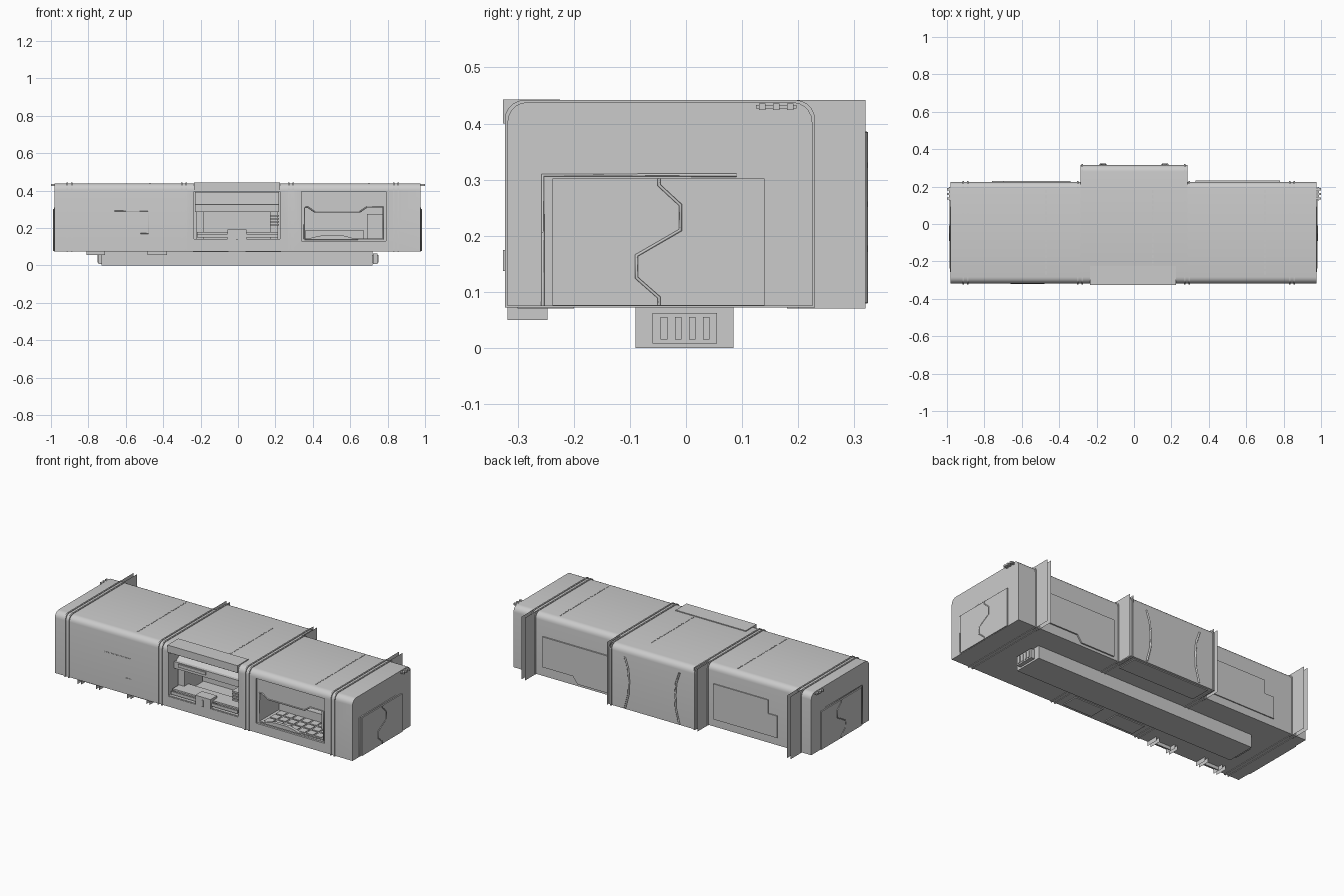
import bpy
import bmesh
import math
from mathutils import Vector

cube = bpy.data.objects.get("Cube")
if cube:
    bpy.data.objects.remove(cube, do_unlink=True)

grey = bpy.data.materials.new("hull grey")
grey.use_nodes = True
GREY = (0.6, 0.6, 0.6, 1)
grey.diffuse_color = GREY
grey.node_tree.nodes["Principled BSDF"].inputs["Base Color"].default_value = GREY

FRONT, BACK, BUMP = -0.318, 0.225, 0.315
FLOOR, ROOF = 0.075, 0.438
LEFT_END, RIGHT_END = 0.975, -0.98
RIBS = (-0.9, -0.288, 0.283, 0.845)


def add(name, bm):
    bmesh.ops.recalc_face_normals(bm, faces=bm.faces)
    mesh = bpy.data.meshes.new(name)
    bm.to_mesh(mesh)
    bm.free()
    mesh.materials.append(grey)
    obj = bpy.data.objects.new(name, mesh)
    bpy.context.collection.objects.link(obj)
    return obj


def prism(name, pts, axis, a, b):
    """Extrude a polygon of the two remaining axes from a to b."""
    place = {"x": lambda p: (a, p[0], p[1]), "y": lambda p: (p[0], a, p[1])}[axis]
    bm = bmesh.new()
    face = bm.faces.new([bm.verts.new(place(p)) for p in pts])
    out = bmesh.ops.extrude_face_region(bm, geom=[face])
    shift = Vector((b - a, 0, 0) if axis == "x" else (0, b - a, 0))
    bmesh.ops.translate(bm, vec=shift, verts=[v for v in out["geom"] if isinstance(v, bmesh.types.BMVert)])
    return add(name, bm)


def box(name, x0, x1, y0, y1, z0, z1):
    return prism(name, [(y0, z0), (y1, z0), (y1, z1), (y0, z1)], "x", x0, x1)


def sheet(name, x, y0, y1, z0, z1):
    bm = bmesh.new()
    bm.faces.new([bm.verts.new((x, y, z)) for y, z in ((y0, z0), (y1, z0), (y1, z1), (y0, z1))])
    return add(name, bm)


def seam(name, pts, r=0.003):
    """Thin raised line along a path."""
    curve = bpy.data.curves.new(name, "CURVE")
    curve.dimensions = "3D"
    curve.bevel_depth = r
    curve.bevel_resolution = 0
    line = curve.splines.new("POLY")
    line.points.add(len(pts) - 1)
    for p, co in zip(line.points, pts):
        p.co = (*co, 1)
    obj = bpy.data.objects.new(name, curve)
    curve.materials.append(grey)
    bpy.context.collection.objects.link(obj)


def section(back, grow=0.0, r=0.035):
    """Box section with rounded upper corners."""
    f, b, t = FRONT - grow, back + grow, ROOF + grow * 0.8
    pts = [(f, FLOOR - grow * 0.6), (b, FLOOR - grow * 0.6)]
    for cy, start in ((b - r, 0), (f + r, 90)):
        for i in range(6):
            a = math.radians(start + i * 18)
            pts.append((cy + r * math.cos(a), t - r + r * math.sin(a)))
    return pts


def cut(target, cutter):
    cutter.hide_render = True
    mod = target.modifiers.new("opening", "BOOLEAN")
    mod.operation = "DIFFERENCE"
    mod.solver = "EXACT"
    mod.object = cutter
    bpy.context.view_layer.update()
    graph = bpy.context.evaluated_depsgraph_get()
    mesh = bpy.data.meshes.new_from_object(target.evaluated_get(graph))
    target.modifiers.clear()
    target.data = mesh
    bpy.data.objects.remove(cutter, do_unlink=True)


# Hull: two end modules and a deeper middle module
rounded = [prism("right_module", section(BACK), "x", RIGHT_END, -0.285)]
middle = prism("middle_module", section(BUMP), "x", -0.285, 0.285)
left = prism("left_module", section(BACK), "x", 0.285, LEFT_END)
rounded += [middle, left]

# Window openings
cut(middle, box("cutter", -0.235, 0.225, -0.4, -0.06, 0.135, 0.395))
cut(left, box("cutter", 0.34, 0.79, -0.4, FRONT + 0.012, 0.13, 0.395))
opening = [(0.355, 0.14), (0.775, 0.14), (0.775, 0.312), (0.69, 0.312), (0.65, 0.285),
           (0.41, 0.285), (0.375, 0.31), (0.355, 0.31)]
cut(left, prism("cutter", opening, "y", -0.4, -0.06))

# Paired ribs round the hull, with thin fins at the back
for n, x in enumerate(RIBS):
    back = BUMP if n in (1, 2) else BACK
    for s in (-1, 1):
        c = x + s * 0.012
        inner = BACK if (n == 1 and s < 0) or (n == 2 and s > 0) else back
        rounded.append(prism("rib", section(inner, 0.005), "x", c - 0.004, c + 0.004))
        sheet("back_fin", c, 0.2, 0.32, 0.07, 0.442)

# Keel under the floor with vented end units
box("keel", -0.73, 0.72, -0.09, 0.085, 0, FLOOR + 0.01)
for s in (-1, 1):
    x = 0.735 * s
    box("keel_end", x - 0.012, x + 0.012, -0.06, 0.055, 0.008, 0.062)
    for i in range(4):
        y = -0.045 + i * 0.025
        box("keel_vent", x - 0.016, x + 0.016, y, y + 0.012, 0.015, 0.055)

# Step brackets under the front edge
for a, b in ((-0.83, -0.69), (-0.505, -0.36)):
    box("step_bar", a + 0.02, b - 0.02, -0.285, -0.28, 0.055, FLOOR)
    for x in (a, a + 0.02, b - 0.02, b):
        sheet("step_bracket", x, FRONT, -0.247, 0.05, FLOOR)

# Underside hatches
for a, b in ((-0.24, -0.05), (0.04, 0.23)):
    box("floor_hatch", a, b, -0.3, -0.2, 0.07, FLOOR + 0.005)
box("rear_floor_hatch", -0.25, 0.25, 0.18, 0.3, 0.07, FLOOR + 0.005)

# End doors with a zigzag joint, and coupling hooks
joint = [(-0.048, 0.302), (-0.048, 0.29), (-0.01, 0.255), (-0.01, 0.21),
         (-0.088, 0.165), (-0.088, 0.125), (-0.048, 0.09), (-0.048, 0.076)]
for end, s in ((LEFT_END, 1), (RIGHT_END, -1)):
    face = end + s * 0.007
    box("end_door", min(end, face), max(end, face), -0.238, 0.14, 0.076, 0.302)
    seam("door_joint", [(face, y, z) for y, z in joint])
    seam("door_frame", [(end, -0.255, FLOOR), (end, -0.255, 0.308), (end, 0.09, 0.308)])
    for y in (0.13, 0.155, 0.18):
        tip = s * 0.999
        box("coupling_hook", min(end, tip), max(end, tip), y, y + 0.012, 0.424, 0.436)
    mid = s * 0.985
    box("hook_bar", mid - 0.005, mid + 0.005, 0.125, 0.197, 0.427, 0.433)

# Canopy over the middle window
prism("window_canopy", [(-0.326, 0.4), (-0.326, 0.443), (-0.225, 0.443), (-0.225, 0.43),
                        (-0.312, 0.43), (-0.312, 0.4)], "x", -0.235, 0.225)

# Middle bay: sloped hood, shelf, counter, rail and control box
prism("bay_hood", [(-0.25, 0.325), (-0.07, 0.325), (-0.07, 0.392), (-0.15, 0.392)], "x", -0.23, 0.22)
box("bay_shelf", -0.23, 0.22, -0.27, -0.07, 0.285, 0.325)
box("shelf_handle", -0.2, -0.02, -0.278, -0.265, 0.302, 0.32)
for s in (-1, 1):
    x = -0.005 + s * 0.2
    box("bay_side", x - 0.02, x + 0.02, -0.24, -0.07, 0.135, 0.285)
box("bay_counter", -0.22, 0.215, -0.3, -0.2, 0.168, 0.178)
box("bay_rail", -0.22, 0.215, -0.314, -0.304, 0.15, 0.168)
box("bay_step", -0.235, 0.225, -0.315, -0.06, 0.13, 0.14)
box("control_box", -0.055, 0.045, -0.322, -0.26, 0.137, 0.192)
box("control_box_divider", -0.01, 0.0, -0.326, -0.26, 0.137, 0.175)
for i in range(4):
    z = 0.212 + i * 0.016
    box("stacked_tray", 0.17, 0.22, -0.3, -0.2, z, z + 0.01)

# Cabin behind the shaped window: deck tiles, console and cabinet
for i in range(7):
    for j in range(4):
        x, y = 0.375 + i * 0.055, -0.29 + j * 0.055
        box("deck_tile", x, x + 0.045, y, y + 0.045, 0.139, 0.144)
prism("console", [(0.37, 0.139), (0.63, 0.139), (0.6, 0.15), (0.55, 0.162), (0.46, 0.162),
                  (0.4, 0.15)], "y", -0.314, -0.295)
box("cabinet", 0.69, 0.774, -0.2, -0.06, 0.14, 0.275)
box("rear_bench", 0.36, 0.67, -0.13, -0.06, 0.14, 0.19)
seam("window_trim", [(x, FRONT + 0.012, z) for x, z in opening + opening[:1]], 0.004)

# Back panels and the bowed ribs of the middle module
prism("left_back_panel", [(0.33, 0.09), (0.55, 0.09), (0.58, 0.13), (0.78, 0.13), (0.78, 0.31), (0.33, 0.31)],
      "y", BACK, BACK + 0.008)
prism("right_back_panel", [(-0.34, 0.12), (-0.76, 0.12), (-0.76, 0.25), (-0.7, 0.25), (-0.7, 0.33), (-0.34, 0.33)],
      "y", BACK, BACK + 0.006)
for s in (-1, 1):
    seam("bowed_rib", [(s * x, BUMP + 0.003, z) for x, z in
                       ((0.18, 0.385), (0.158, 0.32), (0.152, 0.25), (0.155, 0.17), (0.178, 0.08))], 0.006)

# Front door outline and roof dashes
seam("front_door_line", [(-0.66, FRONT, 0.29), (-0.48, FRONT, 0.29), (-0.48, FRONT, 0.17), (-0.52, FRONT, 0.17)], 0.002)
for x in (-0.47, 0.1, 0.7):
    for i in range(16):
        y = -0.27 + i * 0.029
        box("roof_dash", x - 0.003, x + 0.003, y, y + 0.018, ROOF - 0.002, ROOF + 0.002)

# Smooth the rounded corners, keep the edges sharp
bpy.ops.object.select_all(action="DESELECT")
for obj in rounded:
    obj.select_set(True)
bpy.context.view_layer.objects.active = rounded[0]
bpy.ops.object.shade_smooth_by_angle(angle=math.radians(30))
